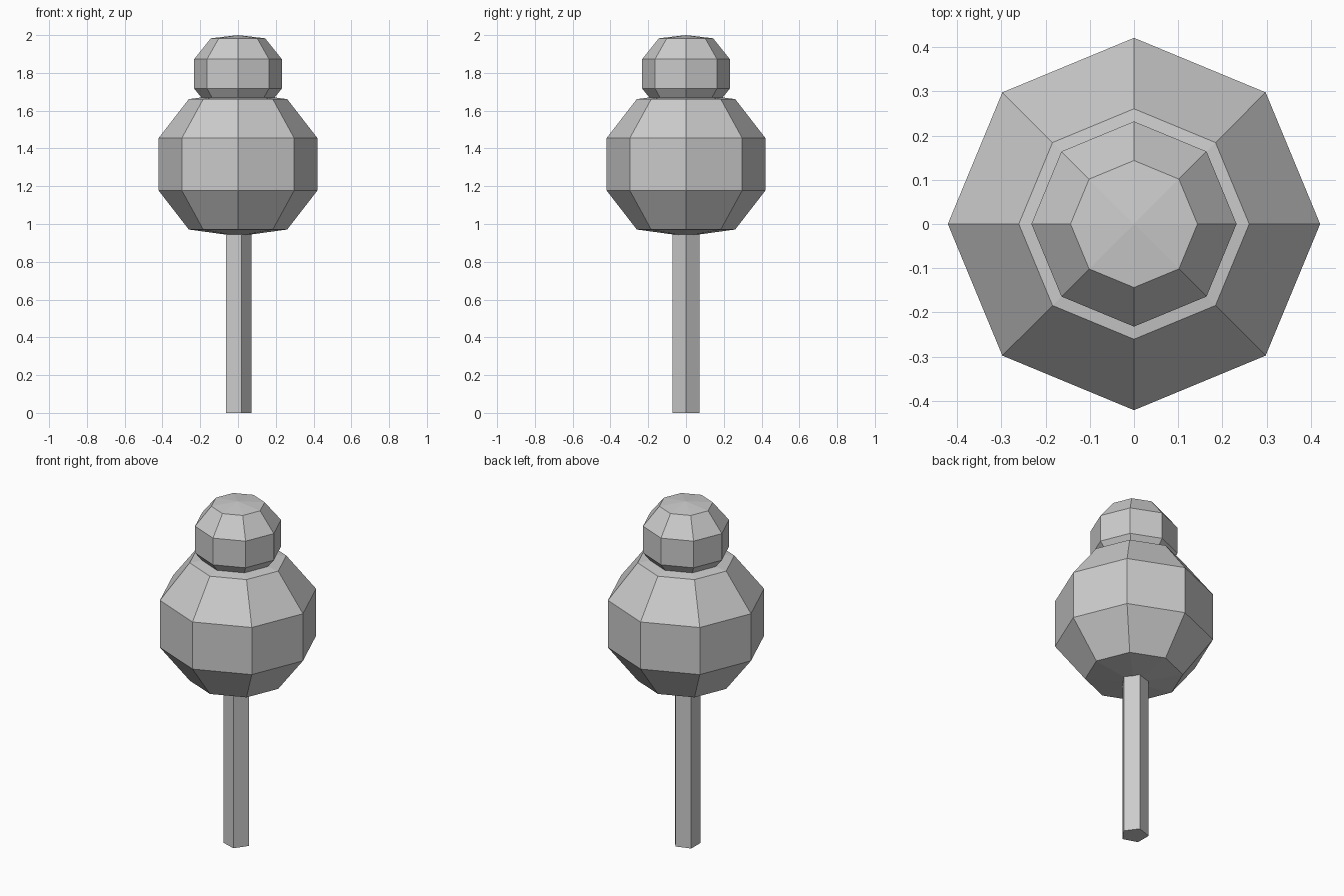
import bpy, bmesh
from math import cos, sin, tau

if "Cube" in bpy.data.objects:
    bpy.data.objects.remove(bpy.data.objects["Cube"])


def lathe(name, profile, sides, x=0.0):
    """Closed flat-faced solid turned around z; radius 0 marks a pole."""
    bm = bmesh.new()
    rings = []
    for r, z in profile:
        n = sides if r else 1
        rings.append([bm.verts.new((x + r * cos(tau * i / sides), r * sin(tau * i / sides), z))
                      for i in range(n)])
    for a, b in zip(rings, rings[1:]):
        for i in range(sides):
            j = (i + 1) % sides
            if len(a) == 1:
                bm.faces.new((a[0], b[j], b[i]))
            elif len(b) == 1:
                bm.faces.new((a[i], a[j], b[0]))
            else:
                bm.faces.new((a[i], a[j], b[j], b[i]))
    # Flat caps where the profile does not end in a pole
    if len(rings[0]) > 1:
        bm.faces.new(rings[0][::-1])
    if len(rings[-1]) > 1:
        bm.faces.new(rings[-1])
    bmesh.ops.recalc_face_normals(bm, faces=bm.faces)
    mesh = bpy.data.meshes.new(name)
    bm.to_mesh(mesh)
    bm.free()
    obj = bpy.data.objects.new(name, mesh)
    bpy.context.collection.objects.link(obj)
    return obj


def foliage_ball(name, radius, centre, shoulder, band, pole):
    """Eight-sided ball: wide band, narrower shoulders, shallow poles."""
    half = [(0, pole), (radius * 0.619, shoulder), (radius, band)]
    lower = [(r, centre - h) for r, h in half]
    upper = [(r, centre + h) for r, h in reversed(half)]
    return lathe(name, lower + upper, 8)


# Five-sided trunk
lathe("trunk", [(0.075, 0.0), (0.075, 1.0)], 5, x=-0.004)
# Large lower crown and small upper crown
foliage_ball("lower_crown", 0.421, 1.316, 0.345, 0.138, 0.381)
foliage_ball("upper_crown", 0.232, 1.795, 0.188, 0.078, 0.205)
